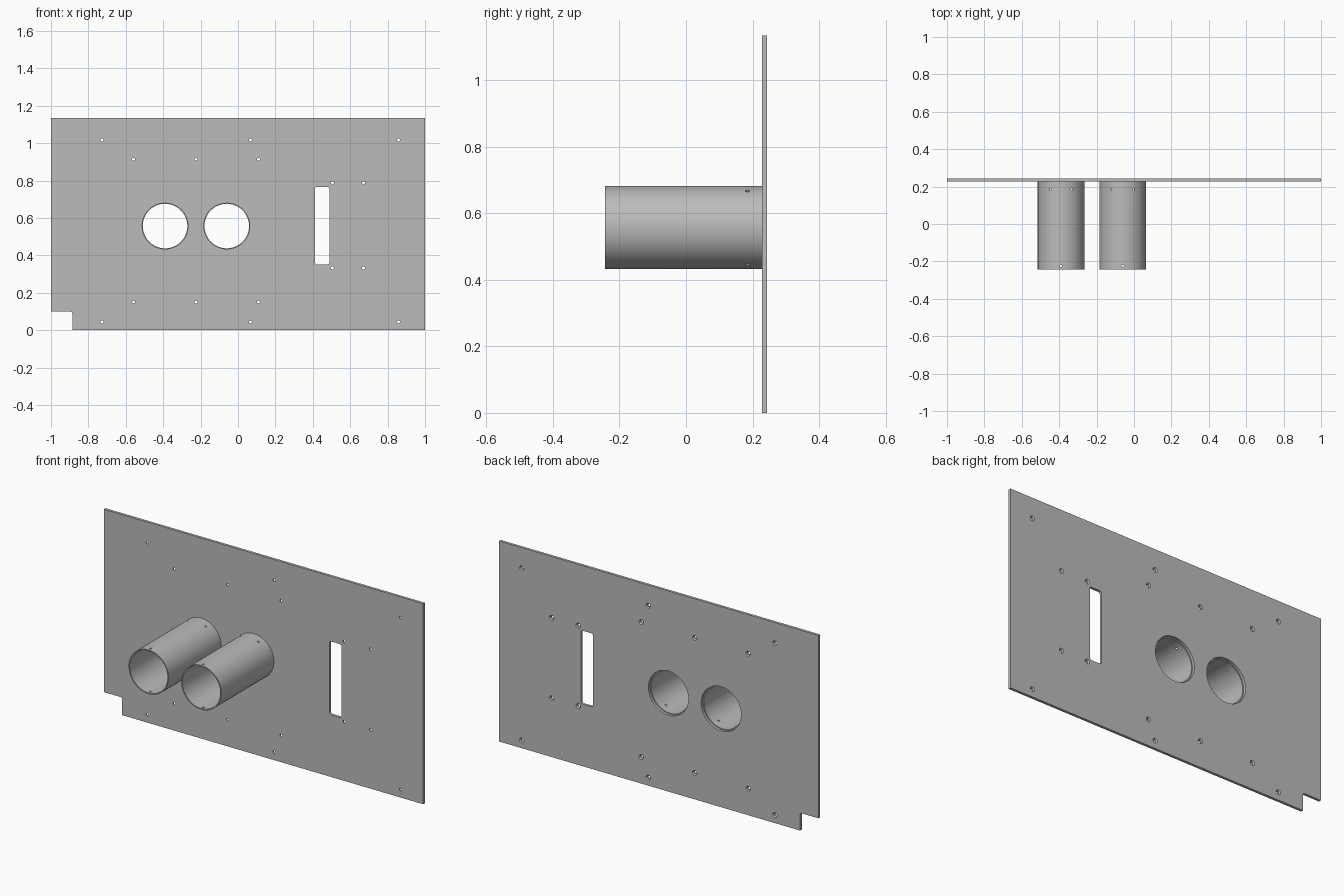
import bpy, bmesh, math
from mathutils import Matrix, Vector

if "Cube" in bpy.data.objects:
    bpy.data.objects.remove(bpy.data.objects["Cube"], do_unlink=True)

FRONT, BACK, TOP = 0.228, 0.243, 1.135
TUBE_Z, R_OUT, R_IN = 0.557, 0.125, 0.119
TUBE_X = (-0.39, -0.06)

grey = bpy.data.materials.new("metal grey")
grey.use_nodes = True
grey.diffuse_color = (0.5, 0.5, 0.5, 1)
grey.node_tree.nodes["Principled BSDF"].inputs["Base Color"].default_value = (0.5, 0.5, 0.5, 1)


def make_object(name, bm):
    bmesh.ops.recalc_face_normals(bm, faces=bm.faces)
    mesh = bpy.data.meshes.new(name)
    bm.to_mesh(mesh)
    bm.free()
    mesh.materials.append(grey)
    obj = bpy.data.objects.new(name, mesh)
    bpy.context.collection.objects.link(obj)
    return obj


def add_cone(bm, start, end, r1, r2, sides):
    """Capped cone or cylinder between two points."""
    start, end = Vector(start), Vector(end)
    axis = end - start
    turn = axis.to_track_quat('Z', 'Y').to_matrix().to_4x4()
    bmesh.ops.create_cone(bm, cap_ends=True, segments=sides, radius1=r1, radius2=r2,
                          depth=axis.length, matrix=Matrix.Translation((start + end) / 2) @ turn)


def add_prism(bm, outline, y0, y1):
    """Extrude an x-z outline along y."""
    face = bm.faces.new([bm.verts.new((x, y0, z)) for x, z in outline])
    moved = bmesh.ops.extrude_face_region(bm, geom=[face])["geom"]
    verts = [g for g in moved if isinstance(g, bmesh.types.BMVert)]
    bmesh.ops.translate(bm, verts=verts, vec=(0, y1 - y0, 0))


def arc(cx, cz, r, a0, a1, steps=6):
    angles = [math.radians(a0 + (a1 - a0) * i / steps) for i in range(steps + 1)]
    return [(cx + r * math.cos(a), cz + r * math.sin(a)) for a in angles]


def cut(obj, bm):
    cutter = make_object("cutter", bm)
    cutter.hide_render = True
    mod = obj.modifiers.new("holes", 'BOOLEAN')
    mod.operation, mod.solver, mod.object = 'DIFFERENCE', 'EXACT', cutter
    bpy.ops.object.select_all(action='DESELECT')
    bpy.context.view_layer.objects.active = obj
    obj.select_set(True)
    bpy.ops.object.modifier_apply(modifier=mod.name)
    bpy.data.objects.remove(cutter, do_unlink=True)
    bpy.ops.object.shade_smooth_by_angle(angle=math.radians(30))


# Panel with a notched lower corner
bm = bmesh.new()
notch = [(-0.885, 0)] + arc(-0.897, 0.088, 0.012, 0, 90) + [(-1, 0.1)]
add_prism(bm, [(1, 0), (1, TOP), (-1, TOP)] + notch[::-1], FRONT, BACK)
panel = make_object("panel", bm)

# Panel openings: tube bores, rounded slot, countersunk screw holes
bm = bmesh.new()
for x in TUBE_X:
    add_cone(bm, (x, FRONT - 0.05, TUBE_Z), (x, BACK + 0.05, TUBE_Z), R_OUT, R_OUT, 64)
r = 0.012
x0, x1, z0, z1 = 0.412, 0.488, 0.351, 0.767
slot = (arc(x1 - r, z1 - r, r, 0, 90) + arc(x0 + r, z1 - r, r, 90, 180)
        + arc(x0 + r, z0 + r, r, 180, 270) + arc(x1 - r, z0 + r, r, 270, 360))
add_prism(bm, slot, FRONT - 0.05, BACK + 0.05)
cut(panel, bm)

screw_rows = [((-0.727, 0.067, 0.858), (0.045, 1.018)),
              ((-0.559, -0.225, 0.11), (0.15, 0.914)),
              ((0.505, 0.671), (0.333, 0.788))]
for radii, y0, y1 in (((0.008, 0.008), FRONT - 0.02, BACK + 0.02),
                      ((0.006, 0.016), BACK - 0.008, BACK + 0.002)):
    bm = bmesh.new()
    for xs, zs in screw_rows:
        for x in xs:
            for z in zs:
                add_cone(bm, (x, y0, z), (x, y1, z), *radii, 16)
    cut(panel, bm)

# Open tubes with small fixing holes through the wall
for x, side in zip(TUBE_X, ("right", "left")):
    bm = bmesh.new()
    add_cone(bm, (x, -BACK, TUBE_Z), (x, FRONT, TUBE_Z), R_OUT, R_OUT, 64)
    tube = make_object(side + "_tube", bm)

    bm = bmesh.new()
    add_cone(bm, (x, -BACK - 0.05, TUBE_Z), (x, FRONT + 0.05, TUBE_Z), R_IN, R_IN, 64)
    cut(tube, bm)

    bm = bmesh.new()
    for y, angles in ((0.185, (62, 118, 242, 298)), (-0.225, (90, 270))):
        for a in angles:
            d = Vector((math.cos(math.radians(a)), 0, math.sin(math.radians(a))))
            centre = Vector((x, y, TUBE_Z))
            add_cone(bm, centre + d * 0.1, centre + d * 0.14, 0.006, 0.006, 12)
    cut(tube, bm)
